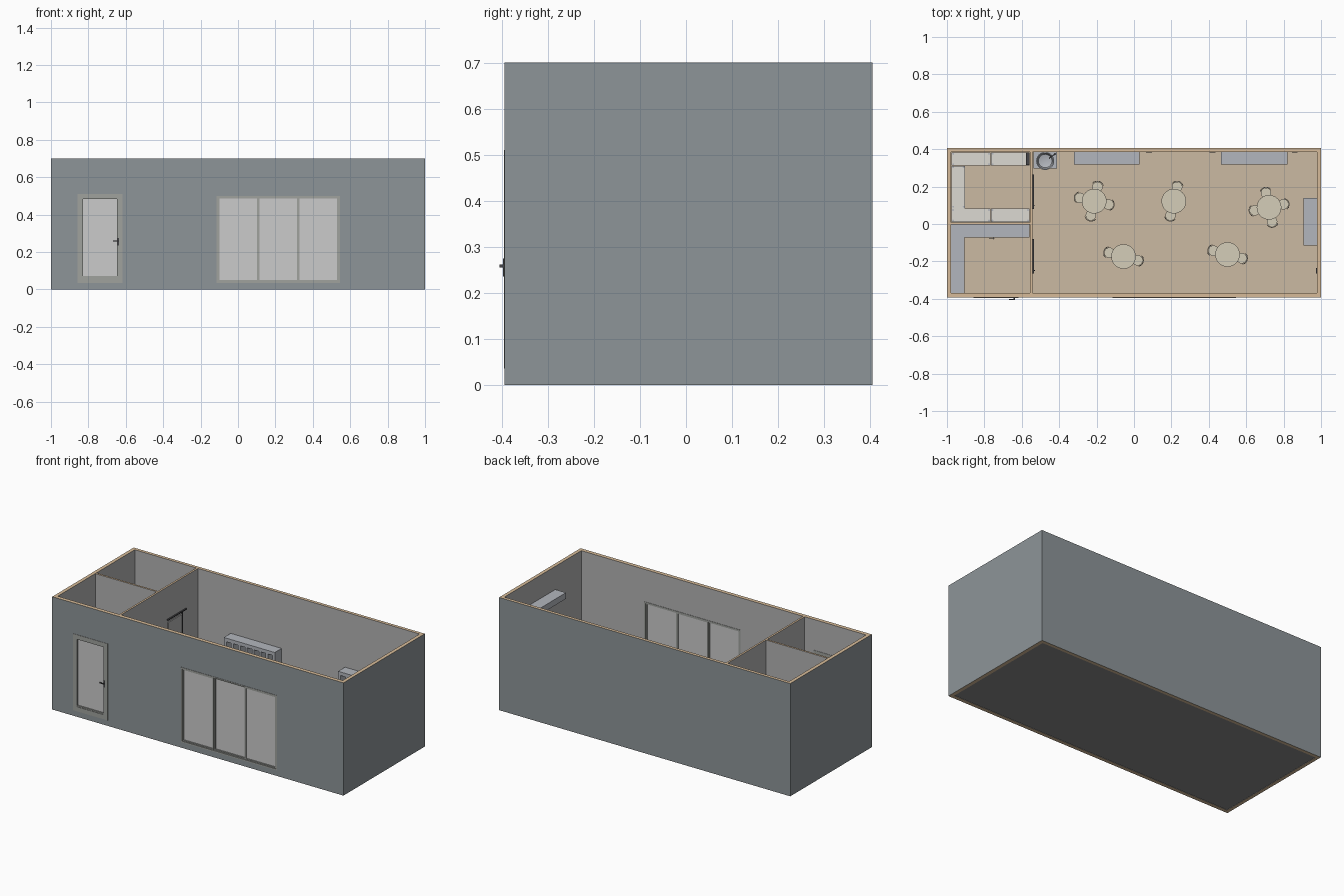
import bpy, bmesh, math
from mathutils import Vector, Matrix

if "Cube" in bpy.data.objects:
    bpy.data.objects.remove(bpy.data.objects["Cube"])


def mat(name, r, g, b):
    m = bpy.data.materials.new(name)
    m.diffuse_color = (r, g, b, 1)
    m.use_nodes = True
    m.node_tree.nodes["Principled BSDF"].inputs["Base Color"].default_value = m.diffuse_color
    return m


SLATE = mat("slate_paint", .27, .30, .315)
TAN = mat("tan_wall_cut", .68, .50, .32)
FLOOR = mat("floor_beige", .60, .49, .36)
FRAME = mat("frame_grey", .35, .36, .34)
WHITE = mat("worktop_white", .72, .70, .65)
CREAM = mat("cream_wood", .66, .61, .48)
STEEL = mat("cabinet_grey", .45, .47, .51)
DARK = mat("dark_metal", .06, .06, .065)


def add_box(bm, x0, x1, y0, y1, z0, z1):
    m = Matrix.Translation(((x0 + x1) / 2, (y0 + y1) / 2, (z0 + z1) / 2))
    bmesh.ops.create_cube(bm, size=1, matrix=m @ Matrix.Diagonal((x1 - x0, y1 - y0, z1 - z0, 1)))


def add_cyl(bm, x, y, z0, z1, r, r2=None, seg=24):
    bmesh.ops.create_cone(bm, cap_ends=True, segments=seg, radius1=r, radius2=r if r2 is None else r2,
                          depth=z1 - z0, matrix=Matrix.Translation((x, y, (z0 + z1) / 2)))


def finish(name, bm, *mats):
    me = bpy.data.meshes.new(name)
    bm.to_mesh(me)
    bm.free()
    for m in mats:
        me.materials.append(m)
    ob = bpy.data.objects.new(name, me)
    bpy.context.collection.objects.link(ob)
    return ob


def boxes(name, material, *dims):
    bm = bmesh.new()
    for d in dims:
        add_box(bm, *d)
    return finish(name, bm, *([material] if material else []))


# room extents: outer and inner faces of the walls
X, YF, YB, H = 1.0, -.394, .405, .70
XI, YFI, YBI, FZ = .978, -.370, .385, .03

# outer shell: slate outside, plain inside, tan cut edges
bm = bmesh.new()
outer = [(-X, YF), (X, YF), (X, YB), (-X, YB)]
inner = [(-XI, YFI), (XI, YFI), (XI, YBI), (-XI, YBI)]
V = [[bm.verts.new((x, y, z)) for x, y in ring] for ring in (outer, inner) for z in (0, H)]
ob_, ot, ib, it = V
for i in range(4):
    j = (i + 1) % 4
    for quad, idx in (((ob_[i], ob_[j], ot[j], ot[i]), 0), ((ib[j], ib[i], it[i], it[j]), 2),
                      ((ot[i], ot[j], it[j], it[i]), 1), ((ob_[j], ob_[i], ib[i], ib[j]), 1)):
        bm.faces.new(quad).material_index = idx
plain = mat("inner_wall_grey", .45, .45, .45)
walls = finish("outer_walls", bm, SLATE, TAN, plain)

# openings for the entrance and the big window
DOOR = (-.857, -.618, .035, .51)
WIN = (-.115, .545, .035, .50)
for i, (x0, x1, z0, z1) in enumerate((DOOR, WIN)):
    cut = boxes("opening_cutter_%d" % i, None, (x0, x1, YF - .05, YFI + .05, z0, z1))
    cut.hide_render = True
    cut.hide_set(True)
    mod = walls.modifiers.new("opening", 'BOOLEAN')
    mod.object, mod.solver = cut, 'EXACT'

# floor slab with beige top
bm = bmesh.new()
add_box(bm, -XI, XI, YFI, YBI, .002, FZ)
bm.normal_update()
for f in bm.faces:
    f.material_index = 1 if f.normal.z > .5 else 0
finish("floor_slab", bm, mat("slab_underside", .25, .25, .25), FLOOR)

# partitions with tan tops
bm = bmesh.new()
add_box(bm, -.556, -.544, YFI, YBI, FZ, H)
add_box(bm, -XI, -.556, -.003, .009, FZ, H)
bm.normal_update()
for f in bm.faces:
    f.material_index = 1 if f.normal.z > .5 else 0
finish("partition_walls", bm, plain, TAN)


def frame(x0, x1, z0, z1, w, y0, y1):
    return [(x0, x0 + w, y0, y1, z0, z1), (x1 - w, x1, y0, y1, z0, z1),
            (x0 + w, x1 - w, y0, y1, z0, z0 + w), (x0 + w, x1 - w, y0, y1, z1 - w, z1)]


# window: outer frame, three sashes
x0, x1, z0, z1 = WIN
boxes("window_frame", FRAME, *frame(x0, x1, z0, z1, .008, YF - .002, YFI + .002))
third = (x1 - x0 - .016) / 3
for i in range(3):
    a = x0 + .008 + i * third
    dy = .004 * (i % 2)
    boxes("window_sash_%d" % i, FRAME, *frame(a, a + third, z0 + .008, z1 - .008, .007, YF + .002 + dy, YFI - .004 + dy))
    boxes("window_pane_%d" % i, None, (a + .007, a + third - .007, -.386 + dy, -.380 + dy, z0 + .015, z1 - .015))

# entrance door with panel and lever handle
x0, x1, z0, z1 = DOOR
boxes("door_frame", FRAME, *frame(x0, x1, z0, z1, .028, YF - .002, YFI + .002))
boxes("door_bottom_rail", FRAME, (x0 + .028, x1 - .028, YF + .001, YFI, z0 + .028, z0 + .036))
boxes("door_panel", None, (x0 + .028, x1 - .028, -.387, -.378, z0 + .028, z1 - .028))
boxes("door_handle", DARK, (-.645, -.635, -.398, -.394, .235, .275),
      (-.643, -.637, -.405, -.396, .255, .262), (-.667, -.635, -.405, -.402, .255, .262))

# inner sliding doors with rail
for n, c in (("kitchen", .155), ("office", -.19)):
    boxes(n + "_door", plain, (-.544, -.538, c - .07, c + .07, FZ, .48))
    boxes(n + "_door_trim", DARK, (-.544, -.535, c - .075, c + .11, .494, .50),
          (-.544, -.535, c + .066, c + .071, FZ, .494))
    boxes(n + "_door_handle", DARK, (-.538, -.530, c - .06, c - .055, .24, .28))

# kitchen worktables arranged in a U
TABLES = [(-.975, -.767, .312, .383), (-.764, -.558, .312, .383), (-.975, -.767, .011, .083),
          (-.764, -.558, .011, .083), (-.975, -.903, .084, .311)]
for i, (a, b, c, d) in enumerate(TABLES):
    boxes("worktable_top_%d" % i, WHITE, (a, b, c, d, .20, .22))
    bm = bmesh.new()
    for x in (a + .008, b - .008):
        for y in (c + .008, d - .008):
            add_cyl(bm, x, y, FZ, .2205, .005, seg=10)
    finish("worktable_legs_%d" % i, bm, STEEL)
    boxes("worktable_shelf_%d" % i, WHITE, (a + .004, b - .004, c + .004, d - .004, .08, .088))
boxes("kitchen_oven", DARK, (-.578, -.558, .315, .383, .22, .30))

# office cupboards in an L
boxes("office_cupboard_long", STEEL, (-XI, -.558, -.072, -.004, FZ, .24))
boxes("office_cupboard_side", STEEL, (-XI, -.907, YFI, -.073, FZ, .24))
boxes("cupboard_handle", DARK, (-.775, -.745, -.078, -.075, .17, .175),
      (-.755, -.750, -.084, -.072, .165, .18))

# bookcases on the back wall, open front with upright dividers
for i, (a, b) in enumerate(((-.32, .03), (.465, .82))):
    parts = [(a, b, .318, YBI, .335, .357), (a, b, .318, YBI, FZ, .05),
             (a, b, .376, YBI, .05, .335), (a, b, .325, .376, .185, .195)]
    for k in range(8):
        c = a + .008 + k * (b - a - .016) / 7
        parts.append((c - .008, c + .008, .320, .376, .05, .335))
    boxes("bookcase_%d" % i, STEEL, *parts)

# wall shelf on the right
boxes("wall_shelf", STEEL, (.905, XI, -.115, .14, .518, .556))

# sockets
boxes("wall_sockets", DARK, *[(x - .015, x + .015, YBI - .004, YBI, .10, .125) for x in (.08, .42, .86)],
      (XI - .004, XI, -.265, -.235, .10, .125))

# washbasin: cabinet, lathed bowl, tap
boxes("basin_cabinet", STEEL, (-.538, -.412, .298, YBI, FZ, .205))
bm = bmesh.new()
prof = [(.0, .205), (.030, .205), (.047, .235), (.048, .240), (.043, .240), (.036, .222), (.0, .212)]
vs = [bm.verts.new((r, 0, z)) for r, z in prof]
es = [bm.edges.new(p) for p in zip(vs, vs[1:])]
bmesh.ops.spin(bm, geom=vs + es, axis=(0, 0, 1), cent=(0, 0, 0), angle=math.tau, steps=32)
bmesh.ops.remove_doubles(bm, verts=bm.verts, dist=1e-5)
bmesh.ops.recalc_face_normals(bm, faces=bm.faces)
bowl = finish("basin_bowl", bm, STEEL)
bowl.location = (-.475, .337, 0)
bm = bmesh.new()
add_cyl(bm, -.422, .374, .205, .275, .005, seg=12)
tap = finish("basin_tap", bm, DARK)
spout = boxes("basin_spout", DARK, (-.04, 0, -.003, .003, 0, .006))
spout.location, spout.rotation_euler = (-.422, .374, .27), (0, 0, math.radians(35))

# chair parts, modelled facing the table along -x
bm = bmesh.new()
add_cyl(bm, 0, 0, .118, .128, .026, .028)
bmesh.ops.translate(bm, verts=bm.verts, vec=(.078, 0, 0))
seat = finish("chair_seat", bm, CREAM)
bm = bmesh.new()
for sx in (.060, .096):
    for sy in (-.017, .017):
        add_cyl(bm, sx, sy, FZ, .118, .0025, seg=8)
for s in (-1, 1):
    add_cyl(bm, .076 + .034 * math.cos(.75), s * .034 * math.sin(.75), .115, .19, .0025, seg=8)
legs = finish("chair_legs", bm, DARK)
bm = bmesh.new()
loop = [bm.verts.new((r * math.cos(-1.1), r * math.sin(-1.1), z))
        for r, z in ((.031, .165), (.035, .165), (.035, .205), (.031, .205))]
sec = bm.faces.new(loop)
bmesh.ops.spin(bm, geom=[sec], axis=(0, 0, 1), cent=(0, 0, 0), angle=2.2, steps=14)
bmesh.ops.recalc_face_normals(bm, faces=bm.faces)
bmesh.ops.translate(bm, verts=bm.verts, vec=(.076, 0, 0))
back = finish("chair_back", bm, CREAM)
# pedestal table
bm = bmesh.new()
add_cyl(bm, 0, 0, .18, .192, .066, seg=32)
top = finish("table_top", bm, CREAM)
bm = bmesh.new()
add_cyl(bm, 0, 0, FZ, .038, .036, seg=24)
add_cyl(bm, 0, 0, .038, .18, .007, seg=12)
stem = finish("table_stem", bm, DARK)

for ob in (bowl, tap, seat, legs, back, top, stem):
    bpy.ops.object.select_all(action='DESELECT')
    ob.select_set(True)
    bpy.context.view_layer.objects.active = ob
    bpy.ops.object.shade_smooth_by_angle(angle=math.radians(35))


def place(src, x, y, ang, first):
    ob = src if first else src.copy()
    if not first:
        bpy.context.collection.objects.link(ob)
    ob.location, ob.rotation_euler = (x, y, 0), (0, 0, math.radians(ang))


# table centres with the directions of their chairs
SETS = [(-.213, .122, (77, 167, 257, 347)), (.213, .122, (77, 257)), (.722, .089, (12, 102, 192, 282)),
        (-.056, -.174, (165, 345)), (.50, -.163, (165, 345))]
for i, (x, y, angles) in enumerate(SETS):
    for part in (top, stem):
        place(part, x, y, 0, i == 0)
    for k, a in enumerate(angles):
        for part in (seat, legs, back):
            place(part, x, y, a, i == 0 and k == 0)
